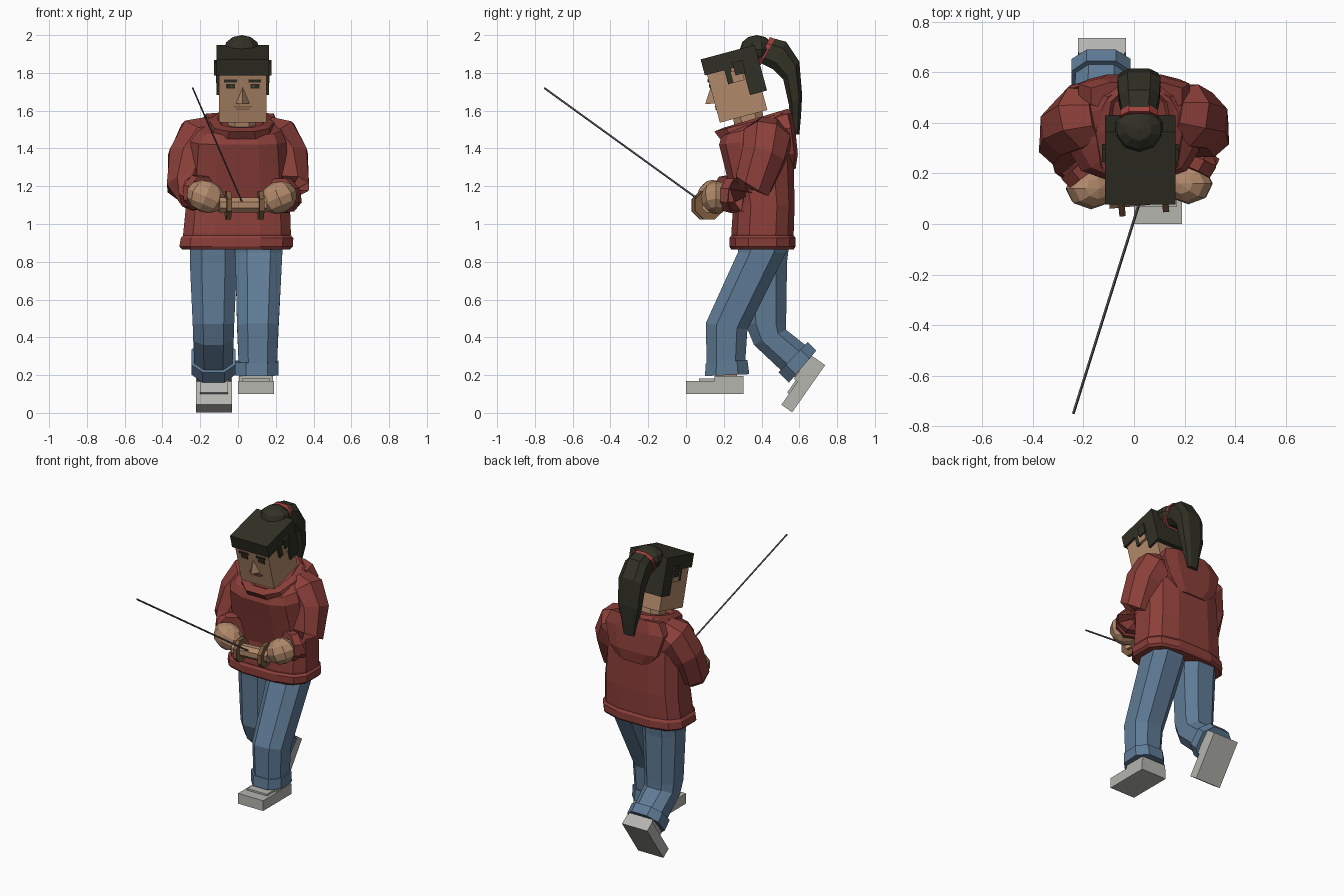
import bpy, bmesh, math
from mathutils import Vector, Matrix


def material(name, r, g, b):
    m = bpy.data.materials.new(name)
    m.diffuse_color = (r, g, b, 1)
    return m


SHIRT = material("brick red cloth", 0.26, 0.050, 0.042)
DENIM = material("blue denim", 0.115, 0.20, 0.305)
SKIN = material("tan skin", 0.44, 0.25, 0.145)
HAIR = material("dark hair", 0.030, 0.030, 0.019)
SHOE = material("light grey", 0.46, 0.46, 0.43)
WOOD = material("brown wood", 0.20, 0.105, 0.05)
TIE = material("red band", 0.36, 0.055, 0.05)
LINE = material("grey string", 0.08, 0.08, 0.08)
LIP = material("dark tan", 0.25, 0.125, 0.075)


def finish(name, bm, mat, matrix=None):
    if matrix:
        bm.transform(matrix)
    bmesh.ops.recalc_face_normals(bm, faces=bm.faces)
    me = bpy.data.meshes.new(name)
    bm.to_mesh(me)
    bm.free()
    me.materials.append(mat)
    ob = bpy.data.objects.new(name, me)
    bpy.context.collection.objects.link(ob)
    return ob


def ring(c, u, v, n, p):
    """Rounded section with half axes u and v; p < 1 makes it boxier."""
    pw = lambda t: math.copysign(abs(t) ** p, t)
    ang = [2 * math.pi * (i + 0.5) / n for i in range(n)]
    cs = [(pw(math.cos(a)), pw(math.sin(a))) for a in ang]
    mx, my = max(a for a, _ in cs), max(b for _, b in cs)
    return [c + u * (a / mx) + v * (b / my) for a, b in cs]


def loft(name, rings, mat):
    bm = bmesh.new()
    vs = [[bm.verts.new(p) for p in r] for r in rings]
    n = len(vs[0])
    for a, b in zip(vs, vs[1:]):
        for i in range(n):
            j = (i + 1) % n
            bm.faces.new((a[i], a[j], b[j], b[i]))
    bm.faces.new(vs[0])
    bm.faces.new(vs[-1])
    return finish(name, bm, mat)


def side_loft(name, rows, mat, n=8, p=0.8):
    """Rows: front y, z, back y, z, centre x, half width."""
    rings = []
    for y0, z0, y1, z1, cx, hw in rows:
        a, b = Vector((cx, y0, z0)), Vector((cx, y1, z1))
        rings.append(ring((a + b) / 2, (b - a) / 2, Vector((hw, 0, 0)), n, p))
    return loft(name, rings, mat)


def tube(name, pts, mat, n=8):
    """Tube through points (x, y, z, radius)."""
    ps = [Vector(q[:3]) for q in pts]
    rings = []
    for i, q in enumerate(pts):
        t = (ps[min(i + 1, len(ps) - 1)] - ps[max(i - 1, 0)]).normalized()
        ref = Vector((0, 1, 0)) if abs(t.y) < 0.8 else Vector((0, 0, 1))
        u = t.cross(ref).normalized()
        rings.append(ring(ps[i], u * q[3], t.cross(u) * q[3], n, 1))
    return loft(name, rings, mat)


def box(name, x0, x1, y0, y1, z0, z1, mat, matrix=None):
    bm = bmesh.new()
    bmesh.ops.create_cube(bm, size=1)
    for v in bm.verts:
        v.co = Vector(((x0 + x1) / 2 + v.co.x * (x1 - x0),
                       (y0 + y1) / 2 + v.co.y * (y1 - y0),
                       (z0 + z1) / 2 + v.co.z * (z1 - z0)))
    return finish(name, bm, mat, matrix)


def blob(name, c, r, mat, seg=8, rows=6, turn=0):
    bm = bmesh.new()
    bmesh.ops.create_uvsphere(bm, u_segments=seg, v_segments=rows, radius=1)
    m = Matrix.Translation(c) @ Matrix.Rotation(turn, 4, 'Y') @ Matrix.Diagonal((*r, 1))
    return finish(name, bm, mat, m)


# sweater body, hem, collar and hood
side_loft("sweater", [
    (0.25, 0.89, 0.565, 0.89, -0.01, 0.285), (0.24, 0.95, 0.57, 0.95, -0.005, 0.285),
    (0.25, 1.10, 0.575, 1.10, 0, 0.275), (0.205, 1.30, 0.57, 1.32, 0, 0.265),
    (0.175, 1.42, 0.56, 1.47, 0, 0.255), (0.19, 1.47, 0.55, 1.55, 0.01, 0.22),
    (0.25, 1.51, 0.53, 1.595, 0.02, 0.15)], SHIRT, 12, 0.65)
side_loft("sweater_hem", [
    (0.24, 0.865, 0.57, 0.865, -0.01, 0.285), (0.23, 0.88, 0.58, 0.88, -0.01, 0.30),
    (0.23, 0.925, 0.58, 0.925, -0.005, 0.298), (0.24, 0.94, 0.57, 0.94, -0.005, 0.285)],
    SHIRT, 12, 0.65)
side_loft("collar", [
    (0.18, 1.45, 0.55, 1.53, 0.02, 0.19), (0.15, 1.49, 0.56, 1.59, 0.02, 0.17),
    (0.20, 1.51, 0.54, 1.61, 0.02, 0.13), (0.25, 1.49, 0.50, 1.57, 0.02, 0.10)],
    SHIRT, 10, 0.8)
side_loft("hood", [
    (0.52, 1.29, 0.58, 1.29, 0, 0.11), (0.50, 1.37, 0.592, 1.37, 0, 0.18),
    (0.47, 1.50, 0.578, 1.51, 0, 0.22), (0.45, 1.56, 0.56, 1.59, 0.01, 0.18)],
    SHIRT, 8, 0.6)

# sleeves, cuffs and hands
tube("left_sleeve", [(-0.14, 0.43, 1.47, 0.10), (-0.20, 0.42, 1.45, 0.125),
     (-0.255, 0.38, 1.35, 0.115), (-0.275, 0.32, 1.20, 0.10),
     (-0.235, 0.26, 1.165, 0.09), (-0.19, 0.21, 1.165, 0.08)], SHIRT)
tube("right_sleeve", [(0.15, 0.44, 1.47, 0.10), (0.20, 0.43, 1.45, 0.125),
     (0.255, 0.41, 1.36, 0.115), (0.275, 0.35, 1.20, 0.10),
     (0.25, 0.28, 1.15, 0.09), (0.225, 0.23, 1.155, 0.08)], SHIRT)
tube("left_cuff", [(-0.215, 0.235, 1.165, 0.092), (-0.185, 0.195, 1.165, 0.085)], SHIRT)
tube("right_cuff", [(0.24, 0.26, 1.15, 0.092), (0.22, 0.215, 1.155, 0.085)], SHIRT)
blob("left_hand", (-0.17, 0.14, 1.145), (0.105, 0.082, 0.085), SKIN, turn=0.4)
blob("right_hand", (0.215, 0.16, 1.14), (0.10, 0.082, 0.085), SKIN, turn=-0.4)

# control bar with end discs, and the string
A, B = Vector((-0.10, 0.10, 1.10)), Vector((0.15, 0.125, 1.10))
tube("control_bar", [(*A, 0.04), (*B, 0.04)], SKIN)
for side, k in (("left", 0.14), ("right", 0.83)):
    p, q = A.lerp(B, k), A.lerp(B, k + 0.10)
    tube(side + "_bar_disc", [(*p, 0.075), (*q, 0.075)], WOOD)
tube("string", [(0.02, 0.08, 1.12, 0.004), (-0.24, -0.75, 1.72, 0.004)], LINE, 4)

# trouser legs and turned-up cuffs
side_loft("right_leg", [
    (0.28, 0.92, 0.55, 0.92, 0.11, 0.125), (0.275, 0.85, 0.53, 0.85, 0.11, 0.125),
    (0.105, 0.475, 0.325, 0.44, 0.105, 0.11), (0.11, 0.22, 0.31, 0.22, 0.105, 0.10)], DENIM)
side_loft("right_leg_cuff", [
    (0.105, 0.265, 0.325, 0.28, 0.10, 0.115), (0.10, 0.195, 0.335, 0.205, 0.10, 0.115)], DENIM)
side_loft("left_leg", [
    (0.30, 0.92, 0.55, 0.92, -0.13, 0.125), (0.31, 0.80, 0.535, 0.80, -0.13, 0.125),
    (0.315, 0.47, 0.53, 0.48, -0.13, 0.11), (0.36, 0.36, 0.53, 0.44, -0.13, 0.107),
    (0.53, 0.20, 0.65, 0.345, -0.13, 0.10)], DENIM)
side_loft("left_leg_cuff", [
    (0.49, 0.215, 0.645, 0.375, -0.13, 0.117), (0.545, 0.16, 0.69, 0.33, -0.13, 0.117)], DENIM)

# shoes: sole block, upper and ankle
shoe_places = {
    "right": Matrix.Translation((0.095, 0, 0.10)),
    "left": Matrix.Translation((-0.127, 0.562, 0.003)) @ Matrix.Rotation(math.radians(55), 4, 'X')}
for side, m in shoe_places.items():
    box(side + "_shoe", -0.095, 0.095, 0.0, 0.305, 0, 0.07, SHOE, m)
    box(side + "_shoe_tongue", -0.075, 0.075, 0.07, 0.17, 0.07, 0.082, SHOE, m)
    box(side + "_shoe_heel", -0.09, 0.09, 0.15, 0.305, 0.07, 0.095, SHOE, m)
    box(side + "_ankle", -0.06, 0.06, 0.16, 0.27, 0.09, 0.14, SKIN, m)

# head, built upright then tipped forward
H = Matrix.Translation((0.025, 0.305, 1.57)) @ Matrix.Rotation(math.radians(15), 4, 'X')
side_loft("neck", [(0.27, 1.46, 0.43, 1.46, 0.02, 0.075),
                   (0.24, 1.60, 0.40, 1.62, 0.02, 0.075)], SKIN)
box("head", -0.125, 0.125, -0.13, 0.13, 0, 0.30, SKIN, H)
box("hair_cap", -0.14, 0.14, -0.142, 0.155, 0.262, 0.35, HAIR, H)
box("hair_back", -0.14, 0.14, 0.062, 0.155, 0.10, 0.27, HAIR, H)
for side, s in (("left", -1), ("right", 1)):
    def part(name, a, b, *rest):
        box(side + "_" + name, min(s * a, s * b), max(s * a, s * b), *rest, H)
    part("ear", 0.12, 0.142, -0.005, 0.055, 0.185, 0.245, SKIN)
    part("sideburn", 0.12, 0.14, -0.035, 0.0, 0.185, 0.27, HAIR)
    part("hair_tuft", 0.12, 0.152, 0.015, 0.07, 0.22, 0.29, HAIR)
    part("eyebrow", 0.03, 0.098, -0.136, -0.128, 0.222, 0.238, HAIR)
    part("eye", 0.04, 0.088, -0.134, -0.128, 0.188, 0.212, HAIR)
    part("eye_glint", 0.053, 0.062, -0.136, -0.133, 0.197, 0.206, LIP)
box("mouth", -0.05, 0.05, -0.134, -0.128, 0.083, 0.092, LIP, H)
box("lower_lip", -0.035, 0.035, -0.135, -0.128, 0.070, 0.079, LIP, H)

# wedge nose
bm = bmesh.new()
v = [bm.verts.new(c) for c in ((-0.037, -0.128, 0.105), (0.037, -0.128, 0.105),
                               (0, -0.128, 0.195), (0, -0.18, 0.115))]
for f in ((0, 1, 2), (0, 1, 3), (1, 2, 3), (2, 0, 3)):
    bm.faces.new([v[i] for i in f])
finish("nose", bm, SKIN, H)

# bun, band and ponytail
blob("hair_bun", (0.02, 0.375, 1.925), (0.10, 0.09, 0.075), HAIR, 10, 6)
side_loft("hair_band", [(0.375, 1.85, 0.445, 1.99, 0.02, 0.075),
                        (0.395, 1.84, 0.47, 1.98, 0.02, 0.075)], TIE, 8, 0.7)
side_loft("ponytail", [
    (0.40, 1.85, 0.455, 1.985, 0.02, 0.065), (0.46, 1.82, 0.53, 1.965, 0.02, 0.08),
    (0.515, 1.765, 0.60, 1.86, 0.02, 0.085), (0.545, 1.63, 0.615, 1.68, 0.02, 0.075),
    (0.55, 1.56, 0.608, 1.56, 0.02, 0.05), (0.558, 1.47, 0.60, 1.475, 0.02, 0.038)],
    HAIR, 8, 0.7)
